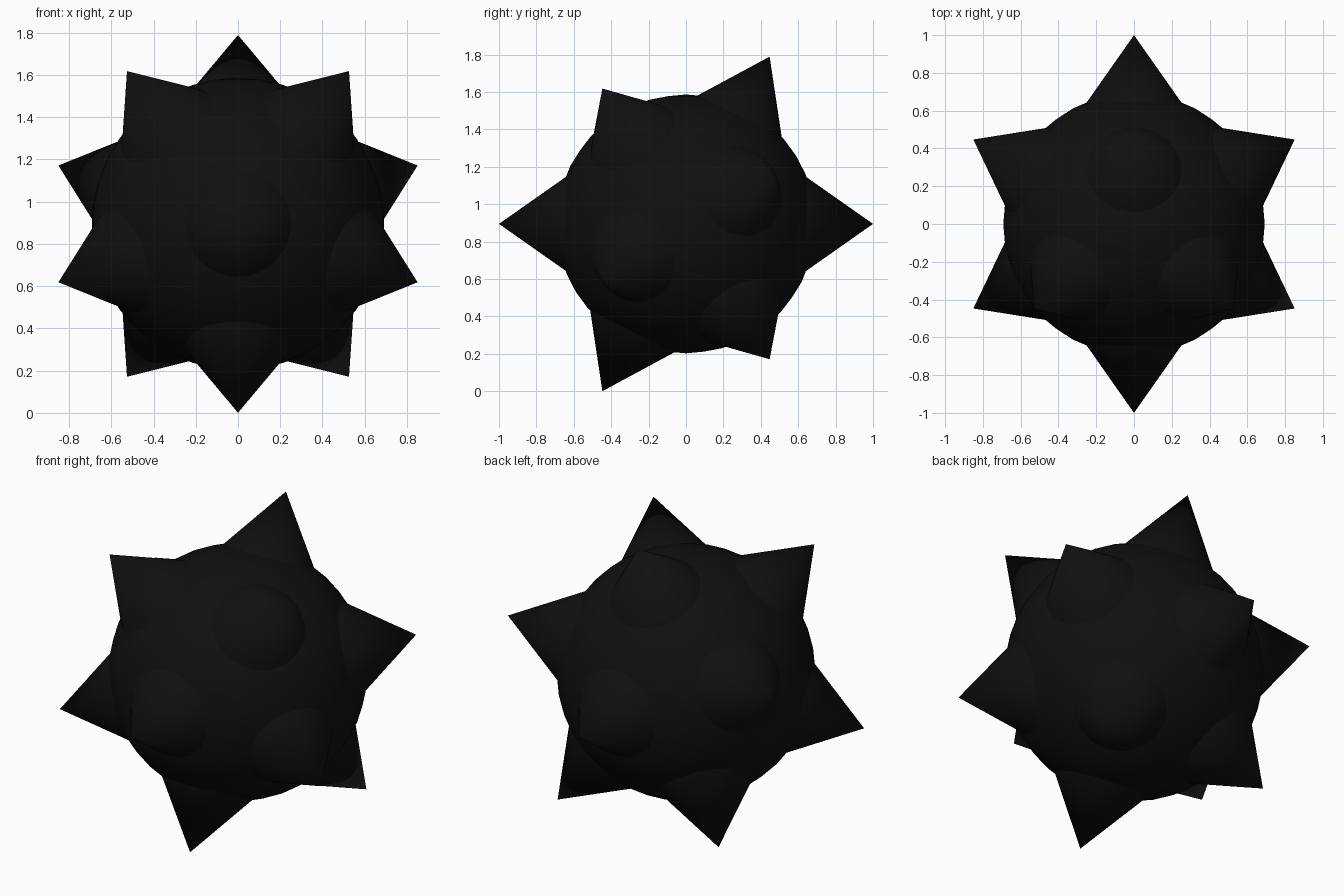
import bpy
import bmesh
from mathutils import Matrix, Vector

if "Cube" in bpy.data.objects:
    bpy.data.objects.remove(bpy.data.objects["Cube"], do_unlink=True)

CENTRE = Vector((0, 0, 0.895))
BALL_RADIUS = 0.692
BASE_DISTANCE = 0.6      # buried just inside the ball
BASE_RADIUS = 0.281
TIP_DISTANCE = 1.0

# Near-black finish
black = bpy.data.materials.new("near_black")
black.use_nodes = True
colour = (0.005, 0.005, 0.005, 1)
black.diffuse_color = colour
black.node_tree.nodes["Principled BSDF"].inputs["Base Color"].default_value = colour

# Turns the poles of an icosphere to the front and back
to_front = Matrix(((0, 1, 0, 0), (0, 0, 1, 0), (1, 0, 0, 0), (0, 0, 0, 1)))


def finish(bm, name):
    """Turn a bmesh into a smooth-shaded mesh."""
    mesh = bpy.data.meshes.new(name)
    bm.to_mesh(mesh)
    bm.free()
    mesh.materials.append(black)
    return mesh


def place(mesh, name):
    obj = bpy.data.objects.new(name, mesh)
    bpy.context.collection.objects.link(obj)
    obj.location = CENTRE
    return obj


def shade(obj):
    bpy.ops.object.select_all(action="DESELECT")
    obj.select_set(True)
    bpy.context.view_layer.objects.active = obj
    bpy.ops.object.shade_smooth_by_angle()


# Ball
bm = bmesh.new()
bmesh.ops.create_icosphere(bm, subdivisions=4, radius=BALL_RADIUS, matrix=to_front)
shade(place(finish(bm, "ball"), "ball"))

# One spike pointing up, its base buried in the ball
bm = bmesh.new()
height = TIP_DISTANCE - BASE_DISTANCE
bmesh.ops.create_cone(
    bm, cap_ends=True, segments=32, radius1=BASE_RADIUS, radius2=0, depth=height,
    matrix=Matrix.Translation((0, 0, BASE_DISTANCE + height / 2)))
bmesh.ops.remove_doubles(bm, verts=bm.verts, dist=0.0001)
spike_mesh = finish(bm, "spike")

# Twelve spikes, one along each corner direction of an icosahedron
bm = bmesh.new()
bmesh.ops.create_icosphere(bm, subdivisions=1, radius=1, matrix=to_front)
directions = [v.co.normalized() for v in bm.verts]
bm.free()
for number, direction in enumerate(directions, 1):
    spike = place(spike_mesh, f"spike_{number}")
    spike.rotation_mode = "QUATERNION"
    spike.rotation_quaternion = direction.to_track_quat("Z", "Y")
    if number == 1:
        shade(spike)
